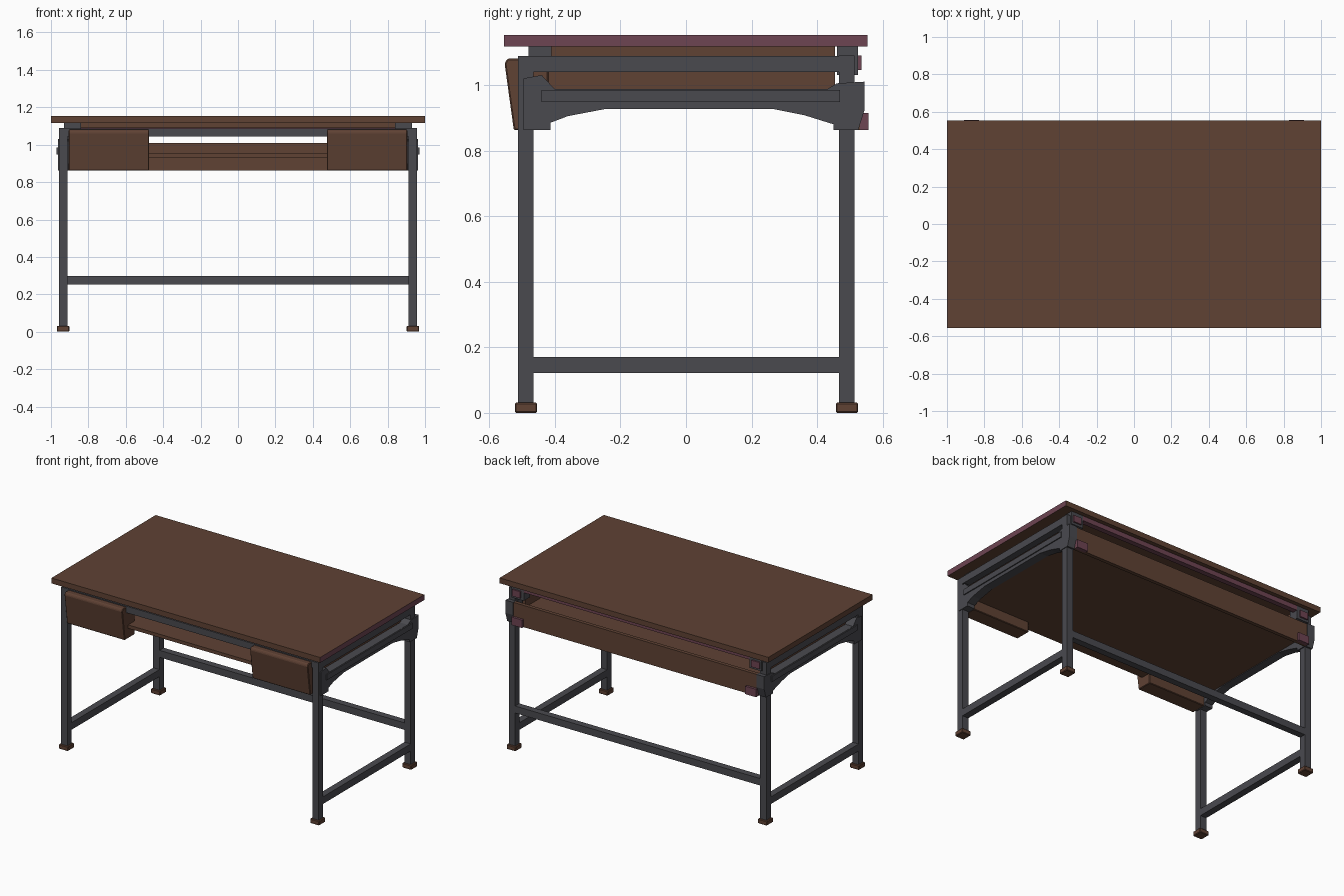
import bpy, bmesh

if "Cube" in bpy.data.objects:
    bpy.data.objects.remove(bpy.data.objects["Cube"])

def material(name, rgb):
    m = bpy.data.materials.new(name)
    m.diffuse_color = (*rgb, 1)
    m.use_nodes = True
    m.node_tree.nodes["Principled BSDF"].inputs["Base Color"].default_value = m.diffuse_color
    return m

BROWN = material("dark brown wood", (0.115, 0.054, 0.034))
GREY = material("dark grey metal", (0.068, 0.068, 0.078))
PLUM = material("plum wood", (0.155, 0.058, 0.085))

def finish(name, bm, mat, bevel=0.0):
    bmesh.ops.recalc_face_normals(bm, faces=bm.faces)
    me = bpy.data.meshes.new(name)
    bm.to_mesh(me)
    bm.free()
    ob = bpy.data.objects.new(name, me)
    bpy.context.collection.objects.link(ob)
    me.materials.append(mat)
    if bevel:
        b = ob.modifiers.new("Bevel", 'BEVEL')
        b.width, b.segments = bevel, 1
    return ob

def box(name, x, y, z, mat, bevel=0.0):
    bm = bmesh.new()
    bmesh.ops.create_cube(bm, size=1)
    for v in bm.verts:
        for i, (a, b) in enumerate((x, y, z)):
            v.co[i] = (a + b) / 2 + v.co[i] * (b - a)
    return finish(name, bm, mat, bevel)

def profile_yz(name, pts, x, mat, bevel=0.0):
    """Extrude a side-view outline along x."""
    bm = bmesh.new()
    f = bm.faces.new([bm.verts.new((x[0], y, z)) for y, z in pts])
    r = bmesh.ops.extrude_face_region(bm, geom=[f])
    vs = [g for g in r["geom"] if isinstance(g, bmesh.types.BMVert)]
    bmesh.ops.translate(bm, verts=vs, vec=(x[1] - x[0], 0, 0))
    return finish(name, bm, mat, bevel)

def side(s, a, b):
    return tuple(sorted((s * a, s * b)))

# tabletop, with its right end in plum
top = box("tabletop", (-1, 1), (-0.555, 0.553), (1.117, 1.153), BROWN)
top.data.materials.append(PLUM)
for p in top.data.polygons:
    if p.normal.x > 0.9:
        p.material_index = 1

for s, word in ((-1, "left"), (1, "right")):
    leg_x = side(s, 0.912, 0.958)
    # legs and feet
    for row, y, h in (("front", (-0.512, -0.465), 1.088), ("back", (0.467, 0.514), 1.09)):
        box(f"{word}_{row}_leg", leg_x, y, (0.03, h), GREY)
        box(f"{word}_{row}_foot", side(s, 0.901, 0.969), (y[0] - 0.01, y[1] + 0.011),
            (0, 0.031), BROWN, 0.004)
    # spacers carrying the top
    box(f"{word}_front_spacer", side(s, 0.84, 0.93), (-0.48, -0.41), (1.07, 1.117), GREY)
    box(f"{word}_back_spacer", side(s, 0.84, 0.93), (0.46, 0.525), (1.03, 1.117), GREY)
    # side rails
    box(f"{word}_lower_rail", leg_x, (-0.466, 0.468), (0.122, 0.17), GREY)
    box(f"{word}_upper_rail", leg_x, (-0.466, 0.468), (1.04, 1.088), GREY)
    # arched bracket beam with gussets at both legs
    profile_yz(f"{word}_arched_bracket",
               [(-0.495, 0.862), (-0.413, 0.862), (-0.413, 0.885), (-0.36, 0.905), (-0.25, 0.926),
                (0.27, 0.926), (0.36, 0.908), (0.45, 0.88), (0.45, 0.862), (0.525, 0.862),
                (0.545, 0.925), (0.545, 1.01), (0.46, 1.005), (0.43, 0.987), (-0.4, 0.987),
                (-0.44, 1.03), (-0.495, 1.02)],
               side(s, 0.905, 0.963), GREY)
    # raised edge on the bracket
    box(f"{word}_bracket_ridge", side(s, 0.955, 0.97), (-0.44, 0.47), (0.948, 0.985), GREY)
    # inner side board
    box(f"{word}_side_board", side(s, 0.875, 0.9), (-0.43, 0.455), (0.93, 1.117), BROWN)
    # drawer with leaning front
    profile_yz(f"{word}_drawer",
               [(-0.525, 0.862), (-0.42, 0.862), (-0.42, 1.08), (-0.545, 1.08), (-0.553, 1.065)],
               side(s, 0.475, 0.906), BROWN, 0.004)
    # small plum plates on the back corners
    box(f"{word}_lower_corner_plate", side(s, 0.83, 0.91), (0.53, 0.556), (0.862, 0.915), PLUM)
    box(f"{word}_upper_corner_plate", side(s, 0.86, 0.92), (0.505, 0.535), (1.045, 1.09), PLUM)

# long rails
box("back_lower_rail", (-0.914, 0.914), (0.468, 0.513), (0.252, 0.299), GREY)
box("front_upper_rail", (-0.914, 0.914), (-0.51, -0.466), (1.043, 1.087), GREY)
# wooden strips under the top
box("front_top_strip", (-0.84, 0.84), (-0.43, -0.41), (1.09, 1.117), BROWN)
box("back_top_strip", (-0.9, 0.9), (0.49, 0.525), (1.085, 1.117), PLUM)
# back panel and shelf
box("back_panel", (-0.91, 0.91), (0.515, 0.54), (0.862, 1.008), BROWN)
box("shelf", (-0.905, 0.905), (-0.49, 0.516), (0.93, 0.953), BROWN)
